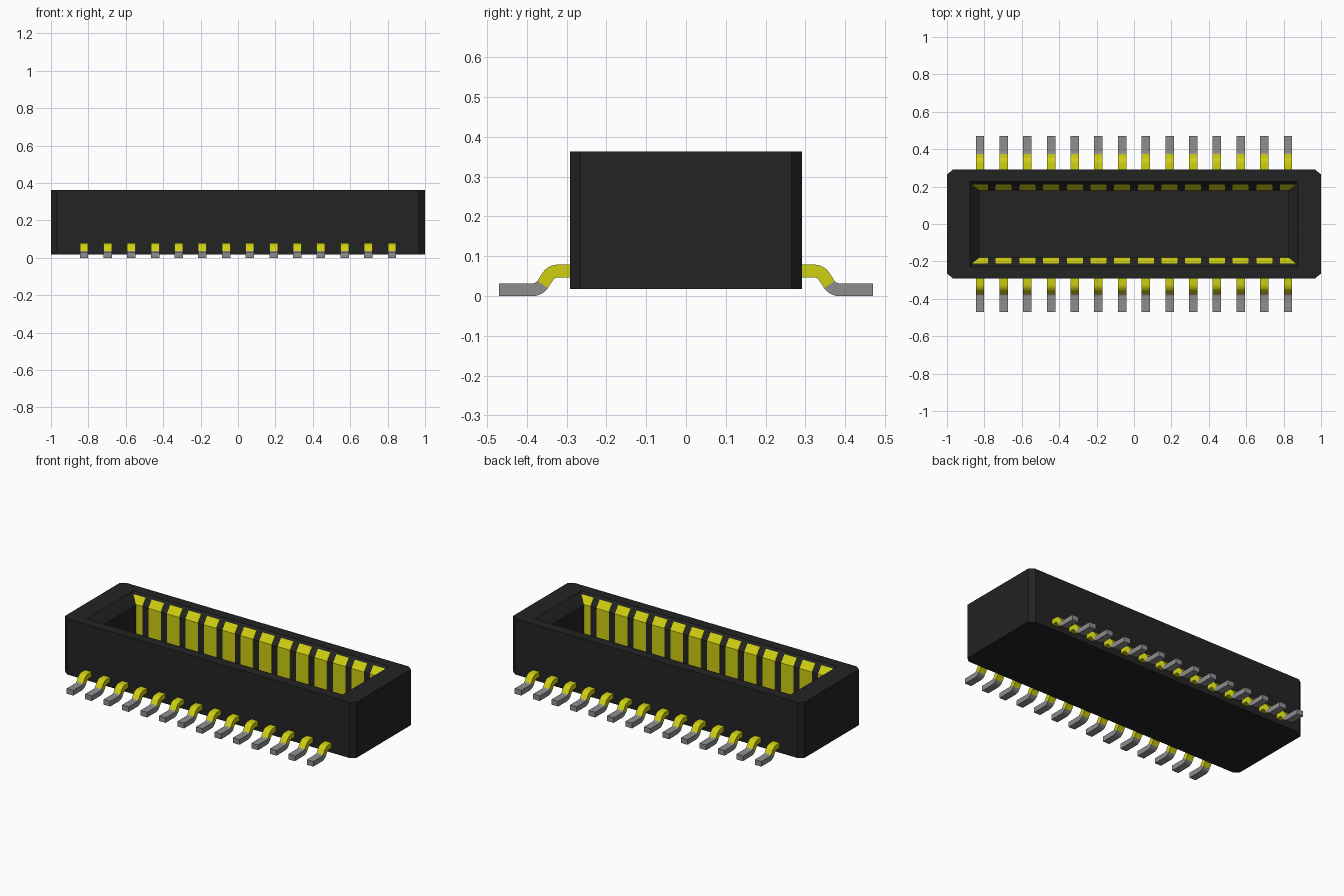
import bpy
import bmesh
import math

old = bpy.data.objects.get("Cube")
if old:
    bpy.data.objects.remove(old, do_unlink=True)

PINS = 14
PITCH = 0.1267
FIRST_X = -PITCH * (PINS - 1) / 2


def material(name, rgb, roughness=0.6):
    m = bpy.data.materials.new(name)
    m.use_nodes = True
    m.diffuse_color = (*rgb, 1)
    shader = m.node_tree.nodes["Principled BSDF"]
    shader.inputs["Base Color"].default_value = (*rgb, 1)
    shader.inputs["Roughness"].default_value = roughness
    return m


black = material("black plastic", (0.017, 0.017, 0.017))
gold = material("gold plating", (0.62, 0.62, 0.006))
grey = material("tinned grey", (0.27, 0.27, 0.27))


def finish(name, bm, mats):
    bmesh.ops.recalc_face_normals(bm, faces=bm.faces[:])
    mesh = bpy.data.meshes.new(name)
    bm.to_mesh(mesh)
    bm.free()
    for m in mats:
        mesh.materials.append(m)
    obj = bpy.data.objects.new(name, mesh)
    bpy.context.collection.objects.link(obj)
    return obj


def repeat_in_rows(obj):
    """Repeat along x, then mirror to the other long side."""
    arr = obj.modifiers.new("row", 'ARRAY')
    arr.count = PINS
    arr.use_relative_offset = False
    arr.use_constant_offset = True
    arr.constant_offset_displace = (PITCH, 0, 0)
    mir = obj.modifiers.new("both sides", 'MIRROR')
    mir.use_axis = (False, True, False)
    mir.use_mirror_merge = False


# Housing: chamfered block with a bevel-mouthed socket
def build_housing():
    bm = bmesh.new()
    X, Y, CX, CY = 1.0, 0.291, 0.032, 0.026
    corners = [(1, 1), (-1, 1), (-1, -1), (1, -1)]

    def outer(z):
        ring = []
        for sx, sy in corners:
            pair = [(sx * X, sy * (Y - CY)), (sx * (X - CX), sy * Y)]
            if sx * sy < 0:
                pair.reverse()
            ring += [bm.verts.new((x, y, z)) for x, y in pair]
        return ring

    def inner(x, y, z):
        return [bm.verts.new((sx * x, sy * y, z)) for sx, sy in corners]

    def wall(a, b):
        n = len(a)
        for i in range(n):
            j = (i + 1) % n
            bm.faces.new((a[i], a[j], b[j], b[i]))

    bottom, top = outer(0.018), outer(0.363)
    mouth = inner(0.878, 0.228, 0.363)
    throat = inner(0.825, 0.18, 0.308)
    floor = inner(0.825, 0.18, 0.08)
    bm.faces.new(bottom)
    wall(bottom, top)
    for i in range(4):
        j = (i + 1) % 4
        bm.faces.new((top[2 * i], top[2 * i + 1], mouth[i]))
        bm.faces.new((top[2 * i + 1], top[2 * j], mouth[j], mouth[i]))
    wall(mouth, throat)
    wall(throat, floor)
    bm.faces.new(floor)
    finish("housing", bm, [black])


# Socket contacts: upright bars with a sloped lead-in
def build_contacts():
    bm = bmesh.new()
    w = 0.0428
    section = [(0.211, 0.352), (0.1785, 0.31), (0.1785, 0.07), (0.211, 0.07)]
    face = bm.faces.new([bm.verts.new((FIRST_X - w, y, z)) for y, z in section])
    ext = bmesh.ops.extrude_face_region(bm, geom=[face])
    verts = [g for g in ext["geom"] if isinstance(g, bmesh.types.BMVert)]
    bmesh.ops.translate(bm, verts=verts, vec=(2 * w, 0, 0))
    repeat_in_rows(finish("socket_contacts", bm, [gold]))


# Solder legs: flat strip swept along an S bend, gold above and grey foot
def build_legs():
    bm = bmesh.new()
    w, half, r, steps = 0.0225, 0.016, 0.03, 6
    # each entry: centre y, centre z, direction across the strip
    path = [(0.25, 0.063, 90)]
    for i in range(steps + 1):
        a = 90 - 55 * i / steps
        t = math.radians(a)
        path.append((0.322 + r * math.cos(t), 0.033 + r * math.sin(t), a))
    split = len(path)
    for i in range(steps + 1):
        a = 35 + 55 * i / steps
        t = math.radians(a)
        path.append((0.385 - r * math.cos(t), 0.046 - r * math.sin(t), a))
    path.append((0.47, 0.016, 90))

    rings = []
    for y, z, a in path:
        dy, dz = half * math.cos(math.radians(a)), half * math.sin(math.radians(a))
        rings.append([bm.verts.new((FIRST_X + sx * w, y + s * dy, z + s * dz))
                      for sx, s in ((-1, -1), (1, -1), (1, 1), (-1, 1))])
    for k in range(len(rings) - 1):
        for i in range(4):
            j = (i + 1) % 4
            f = bm.faces.new((rings[k][i], rings[k][j], rings[k + 1][j], rings[k + 1][i]))
            f.material_index = 0 if k < split else 1
    bm.faces.new(rings[0])
    bm.faces.new(rings[-1]).material_index = 1
    legs = finish("solder_legs", bm, [gold, grey])
    bpy.ops.object.select_all(action='DESELECT')
    legs.select_set(True)
    bpy.context.view_layer.objects.active = legs
    bpy.ops.object.shade_smooth_by_angle(angle=math.radians(30))
    repeat_in_rows(legs)


build_housing()
build_contacts()
build_legs()
